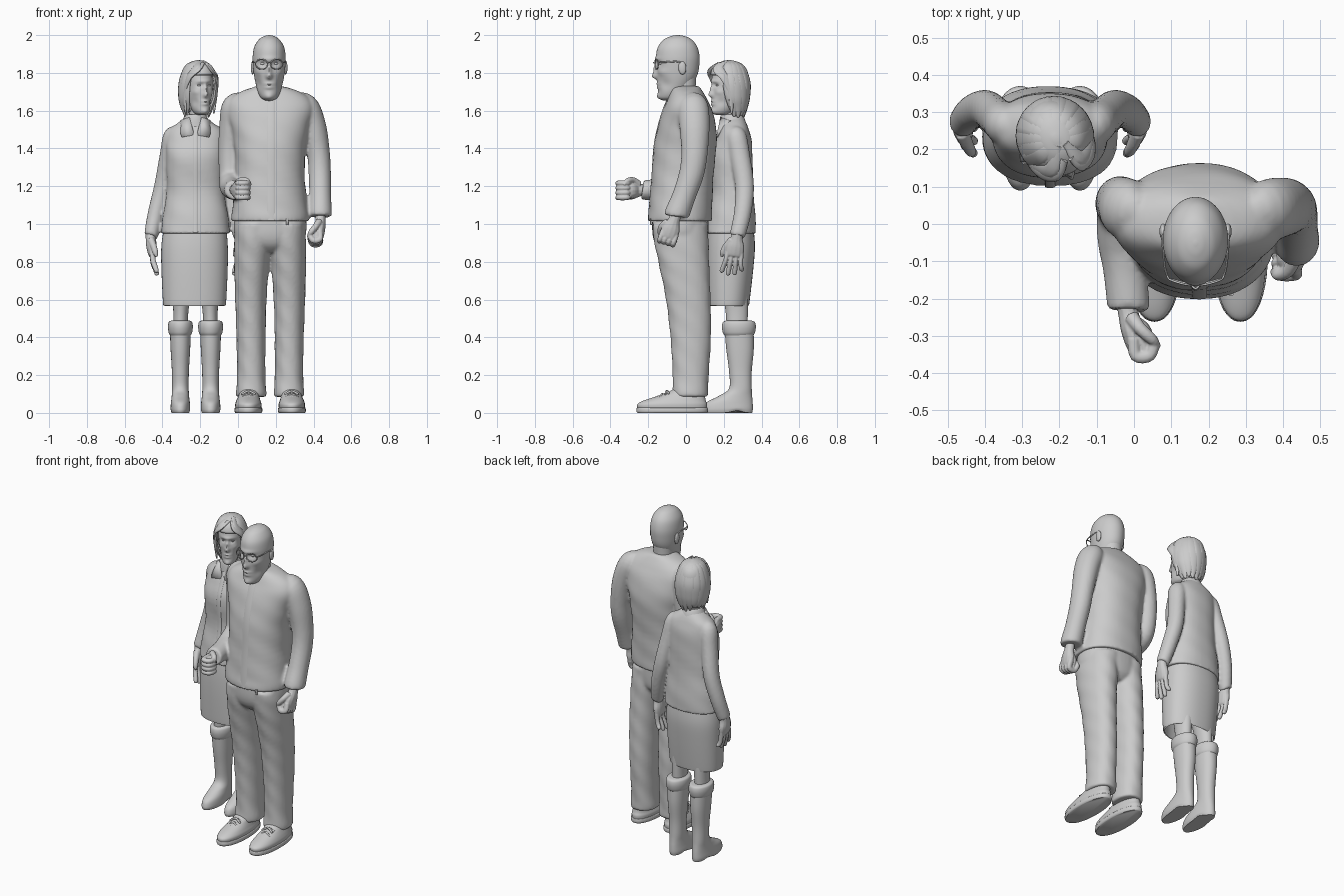
import bpy, bmesh, math, random
from mathutils import Vector, Matrix

random.seed(4)
MAN_X, WOMAN_X = 0.17, -0.225      # mirror planes of the two figures

def finish(bm, name, matrix=None):
    bmesh.ops.recalc_face_normals(bm, faces=bm.faces)
    me = bpy.data.meshes.new(name)
    bm.to_mesh(me)
    me.polygons.foreach_set("use_smooth", [True] * len(me.polygons))
    me.set_sharp_from_angle(angle=math.radians(50))
    ob = bpy.data.objects.new(name, me)
    bpy.context.collection.objects.link(ob)
    ob.matrix_world = matrix or Matrix()
    return ob

def fuse(name, parts, voxel=.009, rounds=4):
    """Union overlapping closed parts into one soft surface."""
    bm = bmesh.new()
    for ob in parts:
        bm.from_mesh(ob.data)
        bpy.data.objects.remove(ob)
    ob = finish(bm, name)
    mod = ob.modifiers.new("union", 'REMESH')
    mod.mode, mod.voxel_size, mod.use_smooth_shade = 'VOXEL', voxel, True
    ob.modifiers.new("soften", 'SMOOTH').iterations = rounds

def smooth_rows(rows, k):
    """Catmull-Rom through rows of equal length."""
    out = []
    for i in range(len(rows) - 1):
        quad = rows[max(i - 1, 0)], rows[i], rows[i + 1], rows[min(i + 2, len(rows) - 1)]
        for t in (j / k for j in range(k)):
            out.append([0.5 * (2 * q + (r - p) * t + (2 * p - 5 * q + 4 * r - s) * t * t
                               + (3 * q - p - 3 * r + s) * t ** 3) for p, q, r, s in zip(*quad)])
    return out + [list(rows[-1])]

def skin(name, rings, matrix=None, sculpt=(), cut=None):
    bm = bmesh.new()
    vs = [[bm.verts.new(p) for p in ring] for ring in rings]
    n = len(rings[0])
    for lo, hi in zip(vs, vs[1:]):
        for i in range(n):
            bm.faces.new((lo[i], lo[(i + 1) % n], hi[(i + 1) % n], hi[i]))
    bm.faces.new(vs[0])
    bm.faces.new(vs[-1])
    for c, r, off in sculpt:       # soft local pushes: centre, radii, offset
        for v in bm.verts:
            v.co += Vector(off) * math.exp(-sum(((v.co[k] - c[k]) / r[k]) ** 2 for k in range(3)))
    if cut:
        bmesh.ops.delete(bm, geom=[f for f in bm.faces if cut(f.calc_center_median())], context='FACES')
    return finish(bm, name, matrix)

def loft(name, rows, p=2.0, n=40, k=5, fold=0, **kw):
    """Horizontal rings; row = z, cx, cy, rx, ry."""
    rings = []
    for z, cx, cy, rx, ry in smooth_rows(rows, k):
        ring = []
        for a in (2 * math.pi * i / n for i in range(n)):
            c, s = math.cos(a), math.sin(a)
            f = 1 + fold * math.sin(3 * a + 27 * z) * math.sin(19 * z + a)
            ring.append((cx + f * rx * math.copysign(abs(c) ** (2 / p), c),
                         cy + f * ry * math.copysign(abs(s) ** (2 / p), s), z))
        rings.append(ring)
    return skin(name, rings, **kw)

def tube(name, rows, ref=(1, 0, 0), n=12, k=5, **kw):
    """Swept ellipse; row = x, y, z, radius along ref, other radius."""
    rows = smooth_rows(rows, k)
    pts, rings = [Vector(r[:3]) for r in rows], []
    for i, r in enumerate(rows):
        t = (pts[min(i + 1, len(pts) - 1)] - pts[max(i - 1, 0)]).normalized()
        u = (Vector(ref) - Vector(ref).dot(t) * t).normalized()
        v = t.cross(u)
        rings.append([pts[i] + u * r[3] * math.cos(a) + v * r[4] * math.sin(a)
                      for a in (2 * math.pi * j / n for j in range(n))])
    return skin(name, rings, **kw)

def ball(name, loc, size, matrix=None):
    bm = bmesh.new()
    bmesh.ops.create_uvsphere(bm, u_segments=20, v_segments=12, radius=1,
                              matrix=Matrix.Translation(loc) @ Matrix.Diagonal((*size, 1)))
    return finish(bm, name, matrix)

def flip(rows, plane, ix):
    return [tuple(2 * plane - v if j == ix else v for j, v in enumerate(r)) for r in rows]

def hand(name, start, f, t, n, s=1.0, fist=True):
    """f = toward knuckles, t = thumb side, n = back of hand."""
    f, t, n, o = Vector(f).normalized(), Vector(t).normalized(), Vector(n).normalized(), Vector(start)
    def part(pts, radii, ref):
        rows = [(*(o + s * (t * x + f * y + n * z)), a * s, b * s) for (x, y, z), (a, b) in zip(pts, radii)]
        return tube(name, rows, ref=ref, n=12, k=4)
    parts = [part([(0, -.04, 0), (0, 0, 0), (0, .04, 0), (0, .08, 0), (0, .09, 0)],
                  [(.026, .023), (.029, .024), (.043, .025), (.043, .019), (.035, .01)], t)]
    for i in range(4):
        x, e = -.033 + .022 * i, (.155, .175, .18, .17)[i]
        if fist:
            pts = [(x, .06, 0), (x, .1, .002), (x, .105, -.03), (x, .075, -.045), (x, .055, -.036)]
        else:
            pts = [(x, .07, 0), (x * 1.1, .11, 0), (x * 1.25, .135, -.005), (x * 1.4, e - .008, -.012), (x * 1.4, e, -.014)]
        r = .0125 if fist else .011
        parts.append(part(pts, [(r, r + .002)] * 3 + [(r, r), (.004, .005)], t))
    if fist:                       # filled palm
        parts.append(part([(0, .02, -.012), (0, .05, -.02), (0, .095, -.02)], [(.03, .015), (.04, .026), (.04, .02)], t))
    thumb = ([(.025, .01, -.005), (.045, .04, -.02), (.043, .07, -.042), (.025, .09, -.054)] if fist else
             [(.02, .01, 0), (.045, .045, -.01), (.055, .075, -.015), (.057, .095, -.018)])
    parts.append(part(thumb, [(.018, .018), (.015, .015), (.013, .013), (.006, .006)], n))
    fuse(name, parts, .0035, 2)

def head(name, m):
    rows = [(-.172, 0, -.05, .022, .035), (-.155, 0, -.045, .047, .066), (-.11, 0, -.03, .066, .085),
            (-.05, 0, -.01, .079, .106), (.01, 0, -.002, .086, .114), (.06, 0, 0, .087, .115),
            (.11, 0, 0, .078, .103), (.148, 0, 0, .053, .072), (.165, 0, 0, .025, .035), (.17, 0, 0, .004, .005)]
    sculpt = [((0, -.118, -.035), (.016, .05, .018), (0, -.026, -.004)), ((0, -.118, 0), (.012, .05, .026), (0, -.016, 0)),
              ((0, -.115, .052), (.055, .04, .012), (0, -.006, 0)), ((0, -.115, -.08), (.026, .04, .007), (0, -.008, 0)),
              ((0, -.115, -.1), (.022, .04, .007), (0, -.008, 0)), ((0, -.115, -.148), (.028, .05, .02), (0, -.010, 0))]
    for sx in (-1, 1):
        sculpt += [((sx * .033, -.11, .026), (.02, .05, .014), (0, .012, 0)),
                   ((sx * .06, -.08, -.085), (.02, .05, .03), (-sx * .006, .004, 0)),
                   ((sx * .055, -.09, -.02), (.022, .05, .018), (sx * .003, -.004, 0))]
        ball(name + "_eye", (sx * .033, -.090, .026), (.014, .011, .008), m)
        ball(name + "_ear", (sx * .087, .02, -.005), (.010, .021, .035), m)
    loft(name + "_head", rows, n=96, k=8, matrix=m, sculpt=sculpt)

# ---------------- man: head and glasses ----------------
m = Matrix.Translation((.165, -.04, 1.83)) @ Matrix.Rotation(math.radians(4), 4, 'X')
head("man", m)
for sx in (-1, 1):
    rim = [(sx * .04 + .032 * math.cos(a), -.123 + .9 * abs(.04 + sx * .032 * math.cos(a)) ** 1.5,
            .024 + .026 * math.sin(a), .003, .003) for a in [i * math.pi / 8 for i in range(17)]]
    tube("glasses_rim", rim, ref=(0, 1, 0), n=8, k=2, matrix=m)
    tube("glasses_temple", [(sx * .072, -.106, .032, .003, .003), (sx * .082, -.075, .032, .003, .004),
                            (sx * .089, 0, .03, .003, .004), (sx * .089, .03, .01, .003, .003)], n=8, matrix=m)
tube("glasses_bridge", [(-.01, -.124, .03, .003, .003), (0, -.131, .034, .003, .003),
                        (.01, -.124, .03, .003, .003)], ref=(0, 0, 1), n=8, matrix=m)
loft("man_neck", [(1.62, .165, .0, .07, .07), (1.69, .165, -.01, .06, .062), (1.78, .165, -.008, .06, .062)])

# ---------------- man: jacket and hands ----------------
X = MAN_X
fuse("jacket", [
    loft("jacket_body", [(1.015, X, -.032, .205, .168), (1.045, X, -.031, .205, .168), (1.1, X, -.027, .199, .165),
                         (1.25, X, -.018, .184, .162), (1.4, X, -.005, .188, .165), (1.5, X, .005, .205, .157),
                         (1.6, X, .008, .228, .132), (1.66, X, .008, .212, .105), (1.7, X, .004, .155, .085),
                         (1.725, X, 0, .085, .072)], p=2.25, n=64, fold=.014),
    loft("jacket_collar", [(1.66, .165, 0, .105, .088), (1.695, .165, -.003, .084, .082),
                           (1.73, .165, -.002, .072, .072)]),
    tube("sleeve_right", [(.29, .02, 1.645, .03, .04), (.35, .035, 1.625, .07, .08), (.398, .045, 1.52, .068, .08),
                          (.425, .045, 1.38, .061, .07), (.433, .03, 1.27, .059, .066), (.435, -.01, 1.15, .058, .062),
                          (.436, -.045, 1.06, .061, .066), (.436, -.05, 1.04, .058, .063)], n=28),
    tube("sleeve_left", [(.05, .02, 1.645, .03, .04), (-.01, .035, 1.625, .07, .08), (-.033, .05, 1.52, .066, .078),
                         (-.044, .055, 1.38, .06, .068), (-.042, .035, 1.25, .058, .062), (-.038, -.04, 1.2, .06, .06),
                         (-.025, -.12, 1.185, .058, .056), (-.015, -.215, 1.18, .057, .053), (-.014, -.23, 1.18, .052, .048)], n=28)])
tube("jacket_placket", [(.175, y, z, .022, .004) for y, z in
                        ((-.198, 1.02), (-.192, 1.1), (-.179, 1.25), (-.169, 1.4), (-.151, 1.5),
                         (-.122, 1.6), (-.095, 1.665), (-.078, 1.7))])
tube("jacket_tab", [(.26, -.188, 1.03, .008, .004), (.26, -.185, .995, .006, .004)])
hand("man_hand_right", (.436, -.065, 1.015), (-.05, -.35, -1), (0, -1, .3), (1, 0, 0), 1.12)
hand("man_hand_left", (-.015, -.24, 1.18), (.2, -1, -.02), (0, 0, 1), (-1, -.2, 0), 1.15)

# ---------------- man: trousers and shoes ----------------
leg = [(.085, .07, .022, .078, .094), (.11, .07, .022, .08, .096), (.2, .07, .025, .075, .095), (.4, .069, .025, .078, .106),
       (.6, .068, .012, .083, .118), (.8, .073, -.012, .092, .136), (.93, .082, -.027, .1, .146), (1, .087, -.03, .1, .146)]
shoe = [(.02, .055, -.073, .068, .183), (.045, .055, -.073, .07, .185), (.065, .055, -.06, .064, .165),
        (.09, .057, -.025, .055, .125), (.115, .06, .005, .05, .09), (.14, .06, .02, .045, .07)]
sole = [(0, .055, -.073, .069, .184), (.008, .055, -.073, .074, .189), (.025, .055, -.073, .073, .188), (.028, .055, -.073, .068, .183)]
legs = [loft("seat", [(.85, X, -.02, .05, .1), (.89, X, -.025, .15, .135), (.95, X, -.03, .19, .148),
                      (1.05, X, -.03, .19, .148)], p=2.2, n=48)]
for side, pick in (("left", lambda r: r), ("right", lambda r: flip(r, MAN_X, 1))):
    legs.append(loft("leg", pick(leg), p=2.15, fold=.025, k=8))
    loft("shoe_" + side, pick(shoe), p=2.2)
    loft("shoe_sole_" + side, pick(sole), p=2.2, k=3)
    cx = pick([(0, .056)])[0][1]
    for y, z, w in ((-.15, .085, .03), (-.125, .1, .034), (-.1, .116, .036)):
        for d in (-1, 1):
            tube("shoe_lace", [(cx - w, y - .01 * d, z - .018, .006, .006), (cx, y, z, .006, .006),
                               (cx + w, y + .01 * d, z - .018, .006, .006)], ref=(0, 0, 1), n=8)
fuse("trousers", legs)

# ---------------- woman: head, hair shell open at the face, overlapping locks ----------------
m = Matrix.Translation((-.208, .225, 1.714)) @ Matrix.Rotation(math.radians(22), 4, 'Z') @ Matrix.Scale(.8, 4)
head("woman", m)
hair = loft("hair_shell", [(-.15, 0, .05, .07, .06), (-.08, 0, .03, .1, .095), (0, 0, .018, .114, .12), (.08, 0, .008, .112, .13),
                           (.14, 0, .006, .09, .112), (.178, 0, .006, .052, .065), (.192, 0, .006, .008, .01)], n=64, matrix=m,
            cut=lambda c: (c.y < -.02 and c.z < .1) or c.z < -.149)
hair.modifiers.new("thickness", 'SOLIDIFY').thickness = .012
for i in range(11):
    a = math.radians(-22 + 224 * i / 10)
    c, s, tip = math.cos(a), math.sin(a), random.uniform(-.19, -.15)
    tube("hair_lock", [(.01 * c, .0 + .02 * s, .183, .02, .008), (.075 * c, .006 + .088 * s, .15, .034, .012),
                       (.113 * c, .01 + .124 * s, .05, .044, .013), (.115 * c, .018 + .112 * s, -.05, .04, .014),
                       (.098 * c, .03 + .085 * s, -.12, .03, .013), (.082 * c, .035 + .065 * s, tip, .008, .005)],
         ref=(-s, c, 0), matrix=m)
for sx in (-1, 1):
    for d in (0, 1):               # swept fringe either side of the parting
        tube("hair_fringe", [(.012 + sx * .012, -.02 - .05 * d, .182 - .012 * d, .014, .01),
                             (sx * .05, -.082 - .018 * d, .143 - .015 * d, .03, .014), (sx * .094, -.06 - .012 * d, .08, .028, .013),
                             (sx * .112, -.03, -.01, .022, .01), (sx * .104, -.02, -.08 - .03 * d, .014, .009),
                             (sx * .1, -.02, -.12 - .04 * d, .006, .005)], ref=(0, 1, .3), matrix=m)
loft("woman_neck", [(1.48, -.222, .245, .055, .055), (1.54, -.22, .24, .042, .045), (1.66, -.212, .235, .042, .046)])

# ---------------- woman: blouse, skirt, boots ----------------
X = WOMAN_X
blouse = [loft("body", [(.95, X, .235, .183, .135), (1.05, X, .24, .172, .127), (1.18, X, .245, .153, .11), (1.35, X, .238, .155, .114),
                        (1.44, X, .25, .154, .098), (1.495, X, .255, .142, .08), (1.53, X, .255, .1, .067), (1.56, X, .25, .055, .055)],
               p=2.25, n=56, fold=.012)]
loft("blouse_collar", [(1.515, X, .25, .085, .075), (1.555, X, .245, .066, .066), (1.578, X, .242, .054, .056), (1.575, X, .242, .046, .048)])
tube("blouse_placket", [(X, y, z, .014, .005) for y, z in
                        ((.101, .955), (.114, 1.05), (.134, 1.18), (.126, 1.35), (.154, 1.44), (.172, 1.485))])
flap = [(-.305, .23, 1.55), (-.305, .168, 1.48), (-.298, .16, 1.462), (-.232, .165, 1.47), (-.258, .182, 1.565)]
arm = [(-.31, .255, 1.48, .03, .03), (-.342, .265, 1.465, .052, .054), (-.367, .285, 1.36, .048, .054), (-.398, .31, 1.2, .046, .05),
       (-.434, .3, 1.06, .043, .046), (-.458, .275, .95, .038, .042), (-.459, .273, .94, .035, .038)]
boot = [(0, -.305, .222, .047, .128), (.02, -.305, .222, .052, .132), (.055, -.305, .23, .05, .123), (.09, -.305, .262, .046, .088),
        (.13, -.305, .288, .044, .06), (.22, -.305, .288, .045, .06), (.34, -.305, .286, .052, .073), (.46, -.305, .28, .056, .077)]
cuff = [(.41, -.305, .28, .054, .076), (.425, -.305, .28, .062, .085), (.455, -.305, .28, .066, .09), (.48, -.305, .28, .062, .085),
        (.488, -.305, .28, .05, .07)]
calf = [(.45, -.305, .27, .038, .055), (.55, -.302, .268, .041, .06), (.7, -.295, .255, .06, .075)]
for side, sx in (("left", -1), ("right", 1)):
    pick = (lambda r, ix: r) if sx < 0 else (lambda r, ix: flip(r, WOMAN_X, ix))
    bm = bmesh.new()
    bm.faces.new([bm.verts.new(p) for p in pick(flap, 0)])
    finish(bm, "collar_flap_" + side).modifiers.new("thickness", 'SOLIDIFY').thickness = .01
    blouse.append(tube("sleeve", pick(arm, 0), n=24))
    hand("woman_hand_" + side, pick([(-.462, .268, .925)], 0)[0], (-sx * .1, -.15, -1), (0, -1, .1), (sx, 0, 0), 1.12, fist=False)
    loft("boot_" + side, pick(boot, 1), p=2.15, sculpt=[((pick(boot, 1)[0][1], .27, 0), (.1, .035, .02), (0, 0, .016))])
    loft("boot_cuff_" + side, pick(cuff, 1))
    loft("woman_leg_" + side, pick(calf, 1))
fuse("blouse", blouse, .008)
loft("skirt", [(.8, -.23, .23, .155, .105), (.585, -.23, .224, .155, .102), (.575, -.23, .223, .162, .109), (.585, -.23, .223, .167, .113),
               (.75, -.23, .23, .175, .125), (.88, -.23, .236, .176, .129), (.98, -.227, .237, .165, .12)], p=2.25, n=56)
